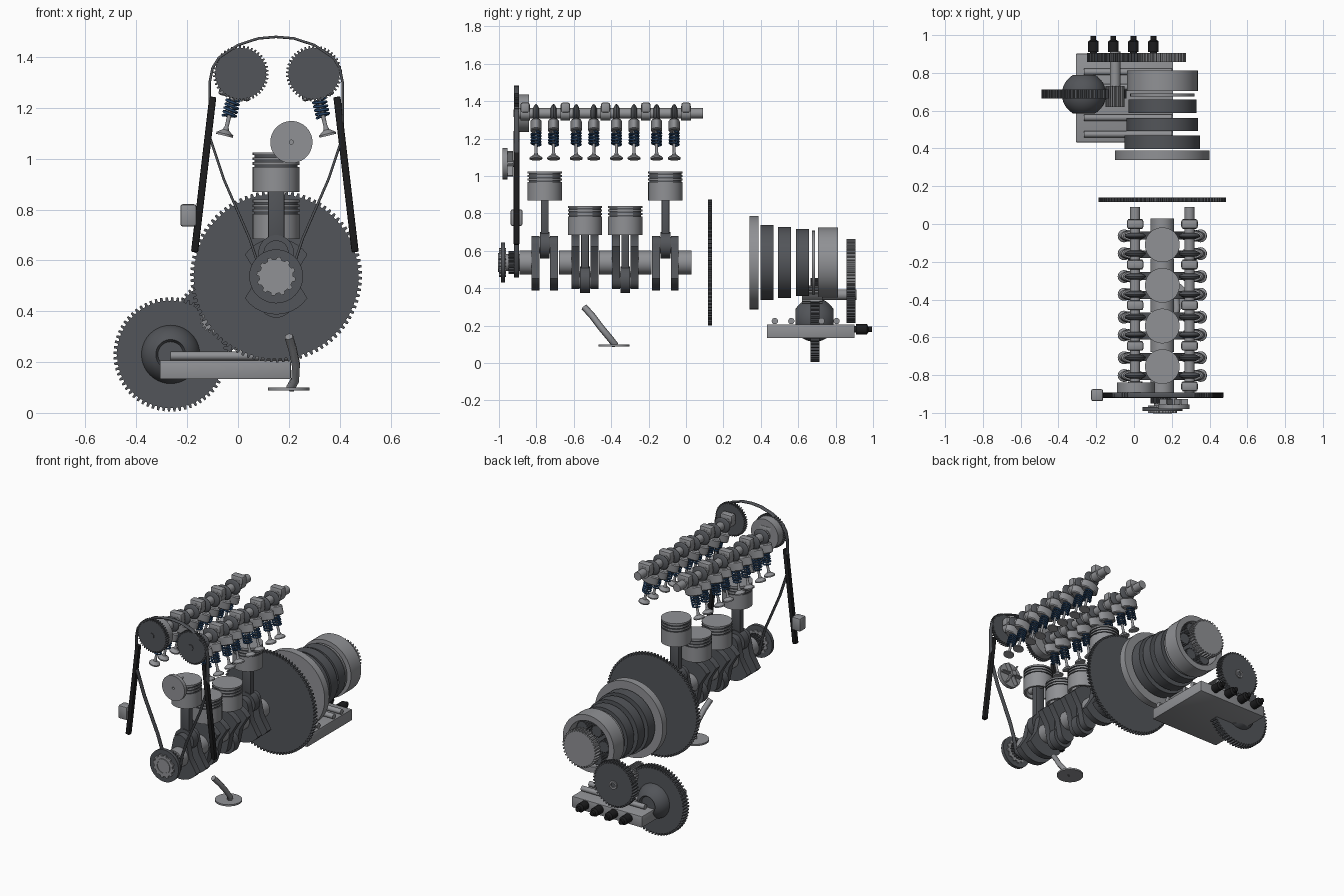
import bpy, bmesh, math
from math import sin, cos, pi, radians
from mathutils import Matrix, Vector

if "Cube" in bpy.data.objects:
    bpy.data.objects.remove(bpy.data.objects["Cube"])


def material(name, rgb):
    m = bpy.data.materials.new(name)
    m.use_nodes = True
    m.diffuse_color = (*rgb, 1)
    m.node_tree.nodes["Principled BSDF"].inputs["Base Color"].default_value = (*rgb, 1)
    return m


LIGHT = material("light steel", (0.28, 0.285, 0.3))
DARK = material("dark steel", (0.085, 0.09, 0.1))
BLACK = material("black plastic", (0.012, 0.012, 0.013))
BLUE = material("blue spring steel", (0.02, 0.06, 0.14))

CX, CZ = 0.15, 0.537          # crank axis
TO_Y = Matrix.Rotation(-pi / 2, 4, "X")


def finish(bm, name, mats, matrix=Matrix(), rule=None):
    bmesh.ops.remove_doubles(bm, verts=bm.verts, dist=1e-5)
    bmesh.ops.recalc_face_normals(bm, faces=bm.faces)
    for f in bm.faces:
        f.smooth = True
        if rule:
            f.material_index = rule(f)
    for e in bm.edges:
        e.smooth = len(e.link_faces) == 2 and e.calc_face_angle(0) < radians(32)
    mesh = bpy.data.meshes.new(name)
    bm.to_mesh(mesh)
    bm.free()
    for m in mats if isinstance(mats, list) else [mats]:
        mesh.materials.append(m)
    ob = bpy.data.objects.new(name, mesh)
    ob.matrix_world = matrix
    bpy.context.collection.objects.link(ob)
    return ob


def lathe(name, profile, mats, matrix, segs=32, rule=None):
    """Revolve (radius, height) points around local z."""
    bm = bmesh.new()
    vs = [bm.verts.new((r, 0, h)) for r, h in profile]
    es = [bm.edges.new(p) for p in zip(vs, vs[1:])]
    bmesh.ops.spin(bm, geom=vs + es, cent=(0, 0, 0), axis=(0, 0, 1),
                   angle=2 * pi, steps=segs, use_duplicate=False)
    return finish(bm, name, mats, matrix, rule)


def rod_between(name, a, b, r, mat, segs=16):
    a, b = Vector(a), Vector(b)
    d = b - a
    m = Matrix.Translation(a) @ d.to_track_quat("Z", "Y").to_matrix().to_4x4()
    return lathe(name, [(0, 0), (r, 0), (r, d.length), (0, d.length)], mat, m, segs)


def disc(name, x, z, y0, y1, r, mat, segs=40):
    return rod_between(name, (x, y0, z), (x, y1, z), r, mat, segs)


def ring(name, x, z, y0, y1, r, inner, mat):
    prof = [(inner, 0), (r, 0), (r, y1 - y0), (inner, y1 - y0), (inner, 0)]
    return lathe(name, prof, mat, Matrix.Translation((x, y0, z)) @ TO_Y, 48)


def prism(name, pts, y0, y1, mat):
    """Extrude an x-z outline along y."""
    bm = bmesh.new()
    face = bm.faces.new([bm.verts.new((x, y0, z)) for x, z in pts])
    ext = bmesh.ops.extrude_face_region(bm, geom=[face])
    verts = [v for v in ext["geom"] if isinstance(v, bmesh.types.BMVert)]
    bmesh.ops.translate(bm, verts=verts, vec=(0, y1 - y0, 0))
    return finish(bm, name, mat)


def gear(name, x, z, y0, y1, r, teeth, depth, mat):
    pts = []
    for i in range(teeth):
        for off, rad in ((0, r - depth), (0.4, r - depth), (0.52, r), (0.88, r)):
            a = 2 * pi * (i + off) / teeth
            pts.append((x + rad * cos(a), z + rad * sin(a)))
    return prism(name, pts, y0, y1, mat)


def box(name, center, size, mat, bevel=0.0, tilt=0.0):
    bm = bmesh.new()
    bmesh.ops.create_cube(bm, size=1, matrix=Matrix.Diagonal((*size, 1)))
    if bevel:
        bmesh.ops.bevel(bm, geom=bm.edges[:], offset=bevel, segments=2,
                        profile=0.5, affect="EDGES")
    return finish(bm, name, mat, Matrix.Translation(center) @ Matrix.Rotation(tilt, 4, "Y"))


def tube(name, pts, r, mat, matrix=Matrix(), cyclic=False, extrude=0.0):
    cu = bpy.data.curves.new(name, "CURVE")
    cu.dimensions = "2D" if extrude else "3D"
    cu.fill_mode = "NONE" if extrude else "FULL"
    cu.bevel_depth, cu.bevel_resolution, cu.extrude = r, 1, extrude
    cu.use_fill_caps = not cyclic
    sp = cu.splines.new("POLY")
    sp.points.add(len(pts) - 1)
    for p, co in zip(sp.points, pts):
        p.co = (*co, 1)
    sp.use_cyclic_u = cyclic
    cu.materials.append(mat)
    ob = bpy.data.objects.new(name, cu)
    ob.matrix_world = matrix
    bpy.context.collection.objects.link(ob)


# Crankshaft, connecting rods and pistons
def web_outline(s):
    pin = CZ + s * 0.0925
    top = [(CX + 0.05 * cos(a), pin + s * 0.05 * sin(a))
           for a in (pi * i / 8 for i in range(9))]
    weight = [(CX + 0.15 * cos(a), CZ + s * 0.15 * sin(a))
              for a in (radians(215 + 11 * i) for i in range(11))]
    return top + [(CX - 0.07, CZ)] + weight + [(CX + 0.07, CZ)]


H = 0.155
piston = [(0, 0.11), (0.078, 0.11), (0.078, 0), (0.092, 0), (0.092, 0.092)]
for g in (0.098, 0.117, 0.136):
    piston += [(0.092, g), (0.085, g), (0.085, g + 0.008), (0.092, g + 0.008)]
piston += [(0.092, H), (0, H)]


def groove(f):
    c = f.calc_center_median()
    return int(0.083 < c.xy.length < 0.0895 and 0.09 < c.z < 0.15)


for i, s in enumerate((1, -1, -1, 1)):
    y, pin = -0.755 + 0.215 * i, CZ + s * 0.0925
    for dy in (-0.05, 0.05):
        prism("crank_web", web_outline(s), y + dy - 0.021, y + dy + 0.021, DARK)
    disc("crank_pin", CX, pin, y - 0.04, y + 0.04, 0.045, LIGHT)
    disc("rod_big_end", CX, pin, y - 0.026, y + 0.026, 0.07, DARK)
    box("rod_shank", (CX, y, pin + 0.16), (0.065, 0.042, 0.25), DARK, 0.006)
    disc("piston_pin", CX, pin + 0.285, y - 0.08, y + 0.08, 0.022, LIGHT)
    lathe("piston", piston, [LIGHT, DARK], Matrix.Translation((CX, y, pin + 0.24)), 40, groove)
for i in range(5):
    y = -0.855 + 0.2125 * i
    disc("main_journal", CX, CZ, y - 0.036, y + 0.034, 0.063, LIGHT)

# Crank nose: pulley, sprocket and hub
disc("crank_nose", CX, CZ, -0.975, -0.85, 0.045, LIGHT)
gear("crank_sprocket", CX, CZ, -0.95, -0.90, 0.062, 20, 0.012, DARK)
ring("crank_pulley", CX, CZ, -0.99, -0.968, 0.106, 0.06, DARK)
gear("pulley_hub", CX, CZ, -1.0, -0.962, 0.077, 12, 0.01, LIGHT)
ring("hub_lip", CX, CZ, -1.004, -0.995, 0.05, 0.042, LIGHT)

# Flywheel
gear("flywheel", CX, CZ, 0.117, 0.139, 0.338, 90, 0.014, DARK)

# Camshafts with lobes, caps, followers, springs and valves
LOBE = [(0, -0.018), (0.03, -0.016), (0.047, -0.008), (0.052, 0),
        (0.047, 0.008), (0.03, 0.016), (0, 0.018)]
helix = [(0.025 * cos(t * pi / 6), 0.025 * sin(t * pi / 6), -0.105 - 0.07 * t / 54)
         for t in range(55)]
CAMZ = 1.335
for side in (-1, 1):
    x = CX + side * 0.144
    disc("camshaft", x, CAMZ, -0.90, 0.09, 0.027, LIGHT, 24)
    gear("cam_sprocket", x + 0.005, CAMZ, -0.918, -0.893, 0.11, 42, 0.01, DARK)
    disc("cam_bolt", x, CAMZ, -0.922, -0.89, 0.02, DARK, 12)
    for k in range(5):
        y = -0.86 + 0.215 * k
        disc("cam_bearing", x, CAMZ, y - 0.026, y + 0.026, 0.038, LIGHT, 24)
        box("bearing_cap", (x, y, CAMZ + 0.03), (0.088, 0.05, 0.055), LIGHT, 0.012)
    for k in range(8):
        y = -0.755 + 0.215 * (k // 2) + (0.047 if k % 2 else -0.047)
        axis = Matrix.Translation((x, y, CAMZ))
        lathe("cam_lobe", LOBE, DARK, axis @ TO_Y @ Matrix.Diagonal((1.1, 0.95, 1, 1)), 24)
        m = axis @ Matrix.Rotation(-side * radians(13.6), 4, "Y")
        lathe("follower", [(0, -0.1), (0.026, -0.1), (0.03, -0.094), (0.03, -0.046),
                           (0.026, -0.04), (0, -0.04)], LIGHT,
              m @ Matrix.Diagonal((2.1, 1, 1, 1)), 24)
        tube("valve_spring", helix, 0.0055, BLUE, m)
        lathe("valve", [(0, -0.252), (0.034, -0.252), (0.034, -0.244), (0.012, -0.228),
                        (0.008, -0.215), (0.008, -0.09), (0, -0.09)], LIGHT, m, 20)
disc("cam_phaser", CX - 0.14, CAMZ, -0.893, -0.84, 0.1, LIGHT, 48)

# Timing chain, guides and tensioner
half = [(0.0, -0.075), (0.055, -0.045), (0.075, 0.06), (0.105, 0.15), (0.205, 0.38),
        (0.262, 0.55), (0.262, 0.76), (0.25, 0.82), (0.225, 0.86), (0.15, 0.91),
        (0.07, 0.936), (0.0, 0.942)]
loop = half + [(-x, z) for x, z in half[-2:0:-1]]
tube("timing_chain", [(x, z, 0) for x, z in loop], 0.005, DARK,
     Matrix.Translation((CX, -0.906, CZ)) @ Matrix.Rotation(pi / 2, 4, "X"), True, 0.009)
for side, x in ((-1, -0.135), (1, 0.425)):
    box("chain_guide", (x, -0.906, 0.938), (0.028, 0.03, 0.615), BLACK, 0.005,
        -side * radians(6.7))
box("tensioner", (-0.195, -0.906, 0.777), (0.064, 0.064, 0.088), LIGHT, 0.01)

# Water pump with impeller blades
PX, PZ = 0.21, 1.065
ring("pump_disc", PX, PZ, -0.98, -0.955, 0.083, 0.008, LIGHT)
disc("pump_shaft", PX, PZ, -0.955, -0.915, 0.018, LIGHT, 20)
for k in range(6):
    a = k * pi / 3
    box("pump_blade", (PX + 0.045 * cos(a), -0.942, PZ + 0.045 * sin(a)),
        (0.062, 0.032, 0.008), LIGHT, 0, -a)

# Oil pickup
disc_m = Matrix.Translation((0.2, -0.385, 0.088))
lathe("pickup_strainer", [(0, 0), (0.082, 0), (0.082, 0.011), (0, 0.011)], LIGHT, disc_m, 40)
tube("pickup_tube", [(0.205, -0.378, 0.095), (0.225, -0.405, 0.13), (0.228, -0.455, 0.19),
                     (0.215, -0.5, 0.25), (0.2, -0.545, 0.3)], 0.018, LIGHT)

# Gearbox drums and planetary set
disc("converter_plate", CX, CZ, 0.34, 0.388, 0.25, LIGHT, 64)
for y, r in ((0.398, 0.2), (0.492, 0.19), (0.588, 0.18)):
    disc("clutch_drum", CX, CZ, y, y + 0.07, r, DARK, 64)
disc("clutch_plate", CX, CZ, 0.675, 0.69, 0.17, LIGHT, 64)
ring("output_drum", CX, CZ, 0.705, 0.812, 0.188, 0.15, LIGHT)
disc("drum_floor", CX, CZ, 0.71, 0.735, 0.155, DARK, 48)
for k in range(6):
    a = k * pi / 3
    gear("planet_gear", CX + 0.105 * cos(a), CZ + 0.105 * sin(a), 0.73, 0.80, 0.042, 14, 0.007, DARK)
gear("output_gear", CX, CZ, 0.857, 0.905, 0.125, 36, 0.012, LIGHT)

# Transfer shaft and final drive
TX, TZ = -0.1, 0.365
gear("transfer_gear", TX, TZ, 0.857, 0.905, 0.15, 44, 0.012, DARK)
ring("transfer_hub", TX, TZ, 0.9, 0.912, 0.028, 0.016, LIGHT)
disc("transfer_shaft", TX, TZ, 0.62, 0.86, 0.028, LIGHT, 20)
gear("transfer_pinion", TX, TZ, 0.62, 0.73, 0.05, 18, 0.01, LIGHT)
DX, DZ = -0.265, 0.23
gear("final_drive_gear", DX, DZ, 0.665, 0.713, 0.225, 64, 0.014, DARK)
ball = [(0.117 * sin(a), -0.117 * cos(a)) for a in (radians(30 + 10 * i) for i in range(13))]
ball = [(0, -0.085), (0.05, -0.085)] + ball + [(0.05, 0.085), (0, 0.085)]
lathe("differential_case", ball, DARK, Matrix.Translation((DX, 0.687, DZ)) @ TO_Y, 40)

# Valve body with control rods and solenoids
box("valve_body", (-0.05, 0.667, 0.17), (0.515, 0.47, 0.074), LIGHT, 0.004)
for y in (0.475, 0.563, 0.725, 0.805):
    rod_between("control_rod", (-0.265, y, 0.224), (0.2, y, 0.224), 0.017, LIGHT)
for k in range(4):
    lathe("solenoid", [(0, 0), (0.018, 0), (0.018, 0.015), (0.028, 0.015), (0.028, 0.072),
                       (0.015, 0.08), (0.015, 0.1), (0, 0.1)], BLACK,
          Matrix.Translation((-0.215 + 0.106 * k, 0.895, 0.18)) @ TO_Y, 20)
